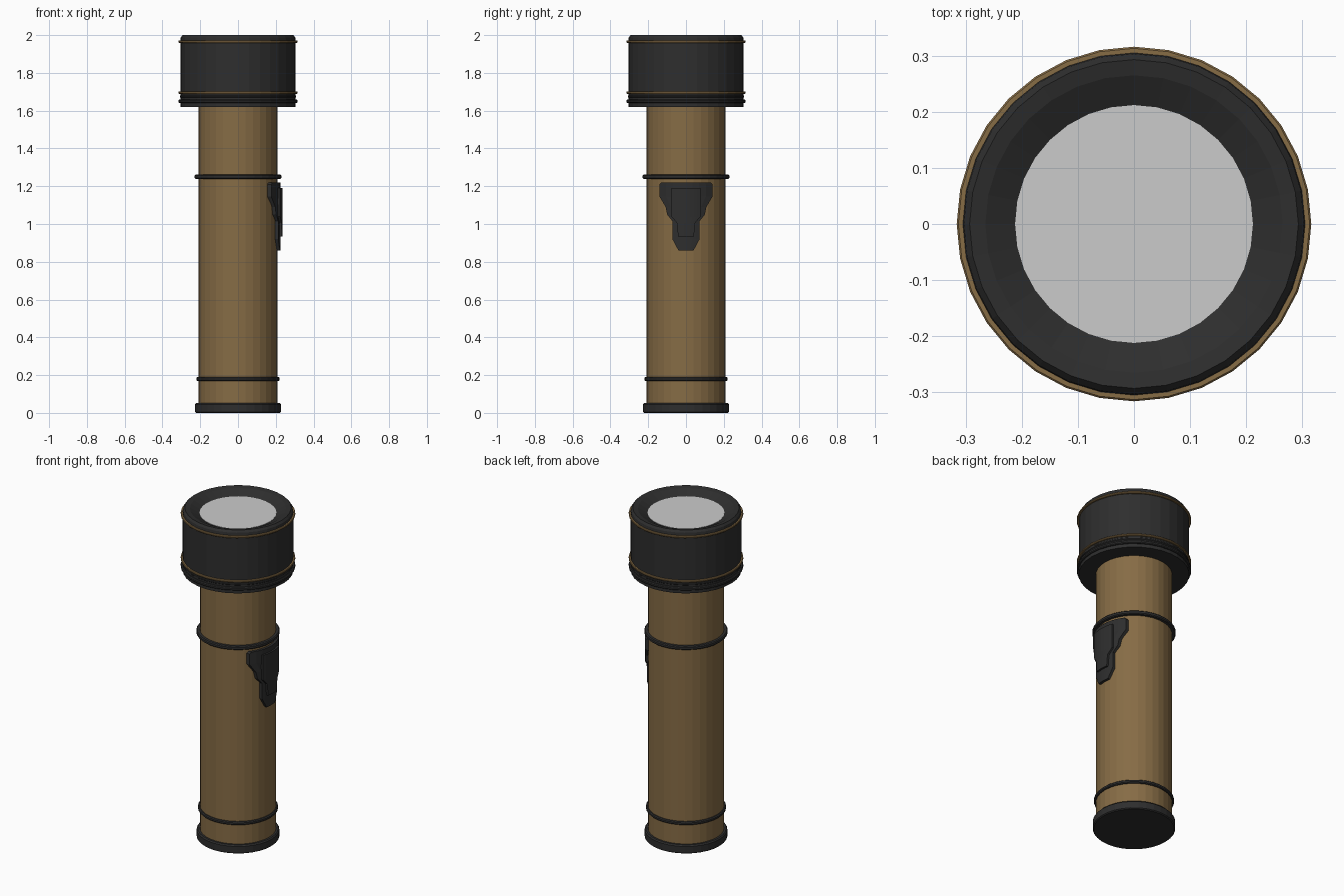
import bpy, bmesh
from math import sin, cos, pi, sqrt

if "Cube" in bpy.data.objects:
    bpy.data.objects.remove(bpy.data.objects["Cube"])

SIDES = 32


def material(name, color):
    m = bpy.data.materials.new(name)
    m.diffuse_color = (*color, 1)
    m.use_nodes = True
    m.node_tree.nodes["Principled BSDF"].inputs["Base Color"].default_value = m.diffuse_color
    return m


BLACK = material("black_rubber", (0.027, 0.027, 0.027))
BROWN = material("brown_metal", (0.24, 0.15, 0.06))


def finish(name, bm, mat):
    bmesh.ops.recalc_face_normals(bm, faces=bm.faces)
    me = bpy.data.meshes.new(name)
    bm.to_mesh(me)
    bm.free()
    ob = bpy.data.objects.new(name, me)
    bpy.context.collection.objects.link(ob)
    if mat:
        me.materials.append(mat)
    return ob


def lathe(name, profile, mat, closed=False):
    """Revolve (radius, z) points around z; open profiles get end caps."""
    bm = bmesh.new()
    rings = [[bm.verts.new((r * cos(2 * pi * i / SIDES), r * sin(2 * pi * i / SIDES), z))
              for i in range(SIDES)] for r, z in profile]
    pairs = list(zip(rings, rings[1:]))
    if closed:
        pairs.append((rings[-1], rings[0]))
    else:
        bm.faces.new(rings[0])
        bm.faces.new(rings[-1])
    for a, b in pairs:
        for i in range(SIDES):
            j = (i + 1) % SIDES
            bm.faces.new((a[i], a[j], b[j], b[i]))
    return finish(name, bm, mat)


def band(name, z, height, r_in, r_out, mat):
    h, c = height / 2, min(height / 4, 0.005)
    lathe(name, [(r_in, z - h), (r_out - c, z - h), (r_out, z - h + c),
                 (r_out, z + h - c), (r_out - c, z + h), (r_in, z + h)], mat, True)


def curved_plate(name, outline, r_in, r_out, mat, cols=8):
    """Plate wrapped on the +x side; outline holds (z, half width) rows."""
    bm = bmesh.new()

    def sheet(r):
        rows = []
        for z, w in outline:
            ys = [w * (2 * i / cols - 1) for i in range(cols + 1)]
            rows.append([bm.verts.new((sqrt(r * r - y * y), y, z)) for y in ys])
        for a, b in zip(rows, rows[1:]):
            for i in range(cols):
                bm.faces.new((a[i], a[i + 1], b[i + 1], b[i]))
        return rows

    inner, outer = sheet(r_in), sheet(r_out)

    def rim(rows):
        return (rows[0] + [r[-1] for r in rows[1:-1]] + rows[-1][::-1]
                + [r[0] for r in rows[-2:0:-1]])

    a, b = rim(inner), rim(outer)
    for i in range(len(a)):
        j = (i + 1) % len(a)
        bm.faces.new((a[i], a[j], b[j], b[i]))
    return finish(name, bm, mat)


# Handle tube and end cap
lathe("body_tube", [(0.21, 0.04), (0.21, 1.63)], BROWN)
lathe("end_cap", [(0.222, 0), (0.228, 0.005), (0.228, 0.045), (0.222, 0.052)], BLACK)

# Rings around the handle
band("lower_ring", 0.18, 0.02, 0.205, 0.221, BLACK)
band("upper_ring", 1.25, 0.022, 0.205, 0.23, BLACK)

# Head with a dished rim around the lens
lathe("head", [(0.305, 1.62), (0.305, 1.975), (0.303, 1.988), (0.293, 2.0),
               (0.265, 1.995), (0.212, 1.968)], BLACK)
lens = lathe("lens", [(0.212, 1.965), (0.212, 1.97)], None)

# Rings around the head
band("head_bottom_ring", 1.65, 0.018, 0.30, 0.316, BLACK)
band("head_middle_ring", 1.675, 0.012, 0.30, 0.308, BLACK)
band("head_lower_trim", 1.695, 0.012, 0.30, 0.316, BROWN)
band("head_upper_trim", 1.965, 0.012, 0.30, 0.316, BROWN)

# Switch on the right side: base plate and raised button
curved_plate("switch_plate", [(1.22, 0.132), (1.21, 0.14), (1.145, 0.14), (1.09, 0.108),
                              (1.05, 0.10), (1.015, 0.072), (0.92, 0.072), (0.86, 0.04)],
             0.205, 0.225, BLACK)
curved_plate("switch_button", [(1.19, 0.077), (1.04, 0.077), (1.005, 0.048), (0.935, 0.042)],
             0.215, 0.236, BLACK)
